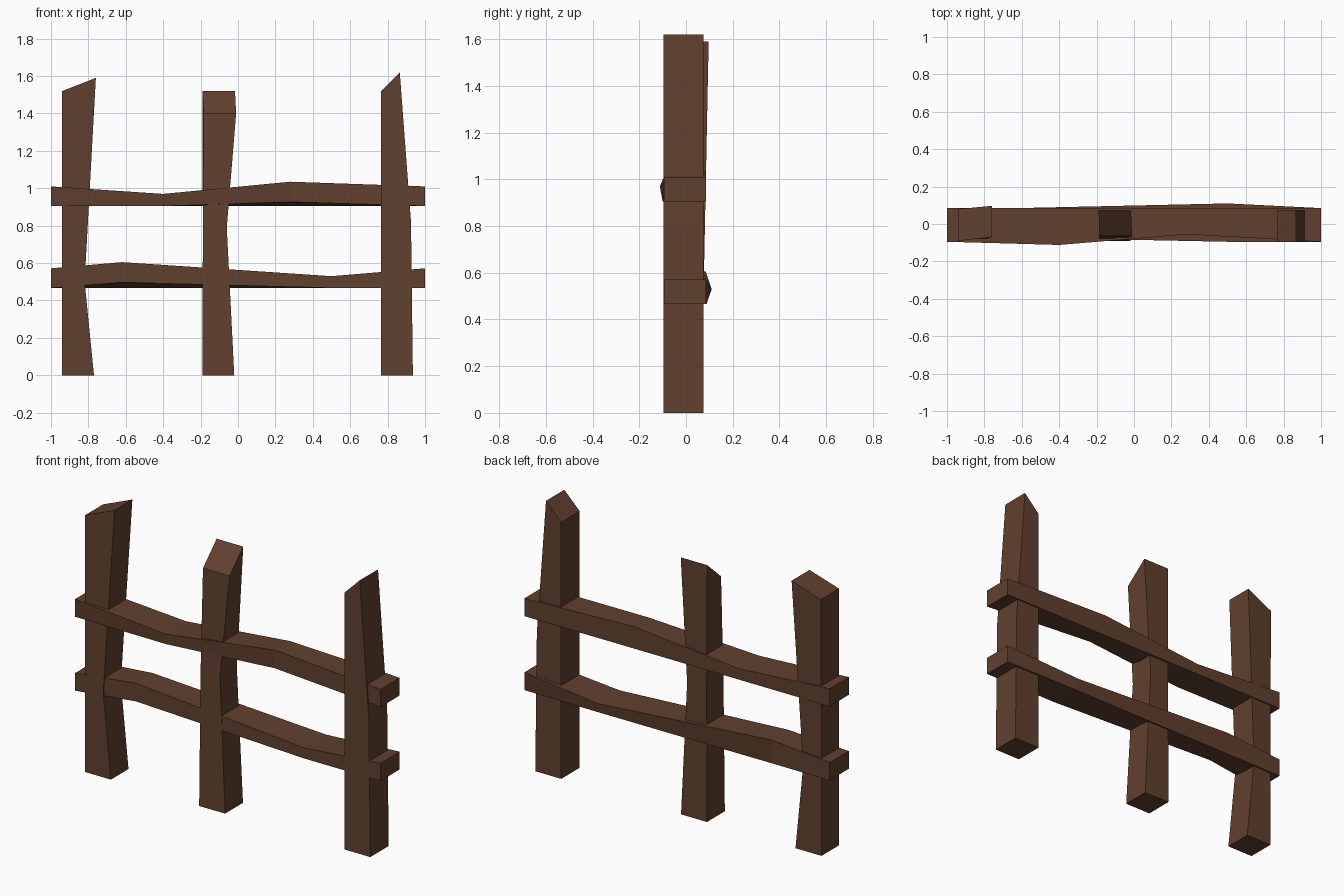
import bpy

if "Cube" in bpy.data.objects:
    bpy.data.objects.remove(bpy.data.objects["Cube"])

wood = bpy.data.materials.new("brown_wood")
wood.diffuse_color = (0.12, 0.052, 0.028, 1)
wood.use_nodes = True
wood.node_tree.nodes["Principled BSDF"].inputs["Base Color"].default_value = wood.diffuse_color


def loft(name, rings):
    """Join four-cornered rings into a closed, flat-faced beam."""
    verts = [p for ring in rings for p in ring]
    faces = [(0, 3, 2, 1)]
    for r in range(0, 4 * (len(rings) - 1), 4):
        for i in range(4):
            j = (i + 1) % 4
            faces.append((r + i, r + j, r + 4 + j, r + 4 + i))
    n = len(verts)
    faces.append((n - 4, n - 3, n - 2, n - 1))
    mesh = bpy.data.meshes.new(name)
    mesh.from_pydata(verts, [], faces)
    mesh.materials.append(wood)
    obj = bpy.data.objects.new(name, mesh)
    bpy.context.collection.objects.link(obj)


def post_ring(x0, x1, z, y0=-0.095, y1=0.075):
    return [(x0, y0, z), (x1, y0, z), (x1, y1, z), (x0, y1, z)]


def rail_ring(x, top, bottom, front=-0.095, back=0.085, lift=0.0,
              front_low=None, back_low=None):
    """Cross-section of a rail; lift raises the lower front edge."""
    fl = front if front_low is None else front_low
    bl = back if back_low is None else back_low
    return [(x, fl, bottom + lift), (x, bl, bottom),
            (x, back, top), (x, front, top)][::1]


# Posts, each with a narrowed waist and a slanted top
loft("left_post", [
    post_ring(-0.94, -0.77, 0, -0.09),
    post_ring(-0.94, -0.82, 0.5, -0.09),
    [(-0.94, -0.09, 1.52), (-0.76, -0.07, 1.59),
     (-0.76, 0.097, 1.59), (-0.94, 0.08, 1.52)]])
loft("middle_post", [
    post_ring(-0.19, -0.02, 0, -0.092),
    post_ring(-0.188, -0.06, 0.79, -0.082),
    [(-0.184, -0.065, 1.40), (-0.01, -0.065, 1.40),
     (-0.016, 0.072, 1.52), (-0.19, 0.072, 1.52)]])
loft("right_post", [
    post_ring(0.765, 0.935, 0, -0.097),
    post_ring(0.765, 0.925, 0.82, -0.097),
    [(0.765, -0.097, 1.52), (0.865, -0.097, 1.62),
     (0.865, 0.075, 1.62), (0.765, 0.075, 1.52)]])

# Crooked horizontal rails
loft("upper_rail", [
    rail_ring(-1, 1.01, 0.905),
    rail_ring(-0.4, 0.97, 0.905, front=-0.112, front_low=-0.1),
    rail_ring(0.28, 1.035, 0.905, front=-0.055, lift=0.022),
    rail_ring(1, 1.01, 0.905)])
loft("lower_rail", [
    rail_ring(-1, 0.572, 0.467),
    rail_ring(-0.62, 0.605, 0.467, front=-0.072, lift=0.03),
    rail_ring(0.5, 0.53, 0.467, back=0.11, back_low=0.088),
    rail_ring(1, 0.572, 0.467)])
